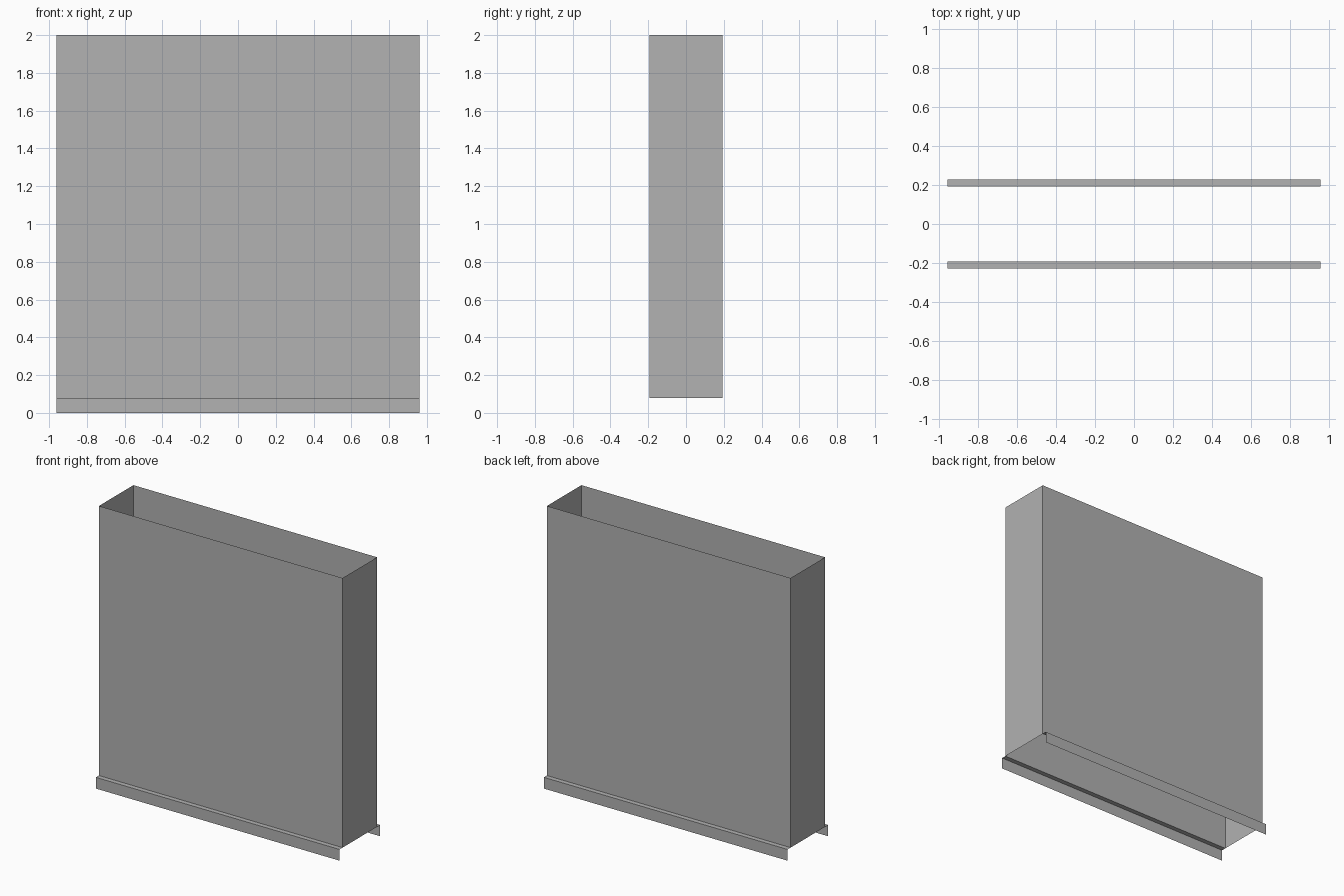
import bpy

cube = bpy.data.objects.get("Cube")
if cube:
    bpy.data.objects.remove(cube, do_unlink=True)

HALF_X = 0.96      # half length of the casing
HALF_Y = 0.194     # half depth of the casing
LIP_Y = 0.228      # outer edge of the lips
BASE_Z = 0.08
TOP_Z = 2.0

# Single grey used everywhere
GREY = (0.445, 0.445, 0.445, 1.0)
grey = bpy.data.materials.new("plain grey")
grey.use_nodes = True
grey.diffuse_color = GREY
grey.node_tree.nodes["Principled BSDF"].inputs["Base Color"].default_value = GREY


def sheet(name, start, end, closed=False):
    """Thin sheet made of quads joining two matching rows of points."""
    n = len(start)
    count = n if closed else n - 1
    faces = [(i, (i + 1) % n, (i + 1) % n + n, i + n) for i in range(count)]
    mesh = bpy.data.meshes.new(name)
    mesh.from_pydata(start + end, [], faces)
    mesh.materials.append(grey)
    obj = bpy.data.objects.new(name, mesh)
    bpy.context.collection.objects.link(obj)
    return obj


# Four-walled casing, open at top and bottom
corners = [(-HALF_X, -HALF_Y), (HALF_X, -HALF_Y), (HALF_X, HALF_Y), (-HALF_X, HALF_Y)]
sheet("casing_walls",
      [(x, y, BASE_Z) for x, y in corners],
      [(x, y, TOP_Z) for x, y in corners], closed=True)

# Angled lips along the lower front and back edges: flat ledge, then drop skirt
profile = [(LIP_Y, 0.0), (LIP_Y, BASE_Z), (HALF_Y, BASE_Z)]
for name, side in (("front_lip", -1), ("back_lip", 1)):
    sheet(name,
          [(side * HALF_X, side * y, z) for y, z in profile],
          [(-side * HALF_X, side * y, z) for y, z in profile]).data.flip_normals()
